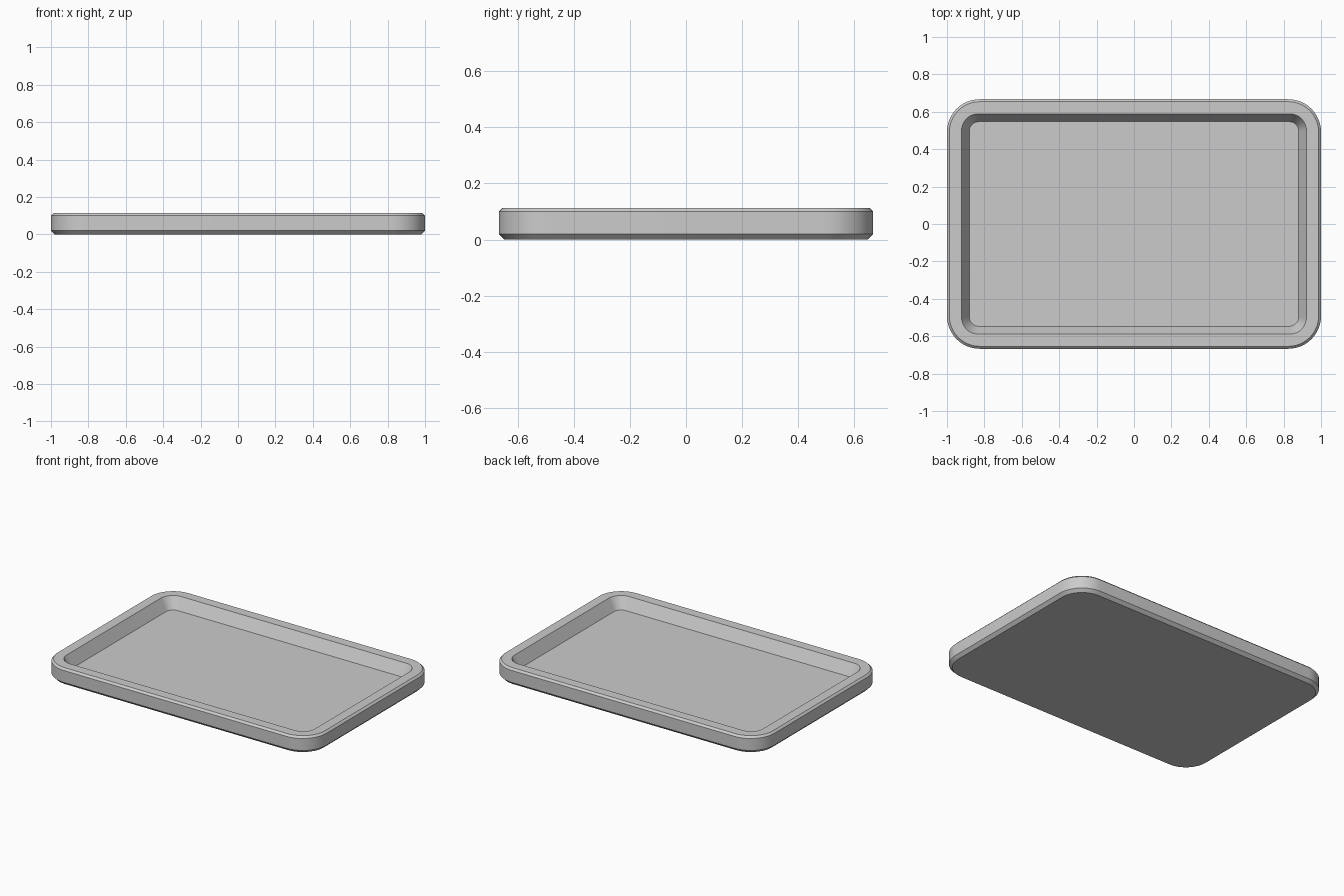
import bpy
import bmesh
from math import cos, sin, pi, radians

cube = bpy.data.objects.get("Cube")
if cube:
    bpy.data.objects.remove(cube, do_unlink=True)

CORNER_STEPS = 12


def make_material(name, colour):
    mat = bpy.data.materials.new(name)
    mat.use_nodes = True
    mat.diffuse_color = colour
    mat.node_tree.nodes["Principled BSDF"].inputs["Base Color"].default_value = colour
    return mat


def rounded_ring(bm, half_x, half_y, radius, z):
    """One rounded rectangle of vertices, counter-clockwise."""
    ring = []
    for quarter, (sx, sy) in enumerate(((1, 1), (-1, 1), (-1, -1), (1, -1))):
        for i in range(CORNER_STEPS + 1):
            a = (quarter + i / CORNER_STEPS) * pi / 2
            ring.append(bm.verts.new((sx * (half_x - radius) + radius * cos(a),
                                      sy * (half_y - radius) + radius * sin(a), z)))
    return ring


# Tray cross-section from underside to inner floor: half x, half y, radius, z
sections = (
    (0.98, 0.647, 0.155, 0.0),      # underside
    (1.0, 0.667, 0.175, 0.02),      # lower bevel
    (1.0, 0.667, 0.175, 0.10),      # outer wall
    (0.987, 0.654, 0.162, 0.113),   # upper bevel
    (0.922, 0.589, 0.09, 0.113),    # flat rim
    (0.88, 0.547, 0.05, 0.036),     # sloping inner wall
)

bm = bmesh.new()
rings = [rounded_ring(bm, *s) for s in sections]
for low, high in zip(rings, rings[1:]):
    for i in range(len(low)):
        j = (i + 1) % len(low)
        bm.faces.new((low[i], low[j], high[j], high[i]))
bm.faces.new(rings[0][::-1])    # underside
bm.faces.new(rings[-1])         # inner floor

mesh = bpy.data.meshes.new("tray")
bm.to_mesh(mesh)
bm.free()
tray = bpy.data.objects.new("tray", mesh)
bpy.context.collection.objects.link(tray)
mesh.materials.append(make_material("light_grey", (0.6, 0.6, 0.6, 1)))

bpy.context.view_layer.objects.active = tray
tray.select_set(True)
bpy.ops.object.shade_smooth_by_angle(angle=radians(30))
